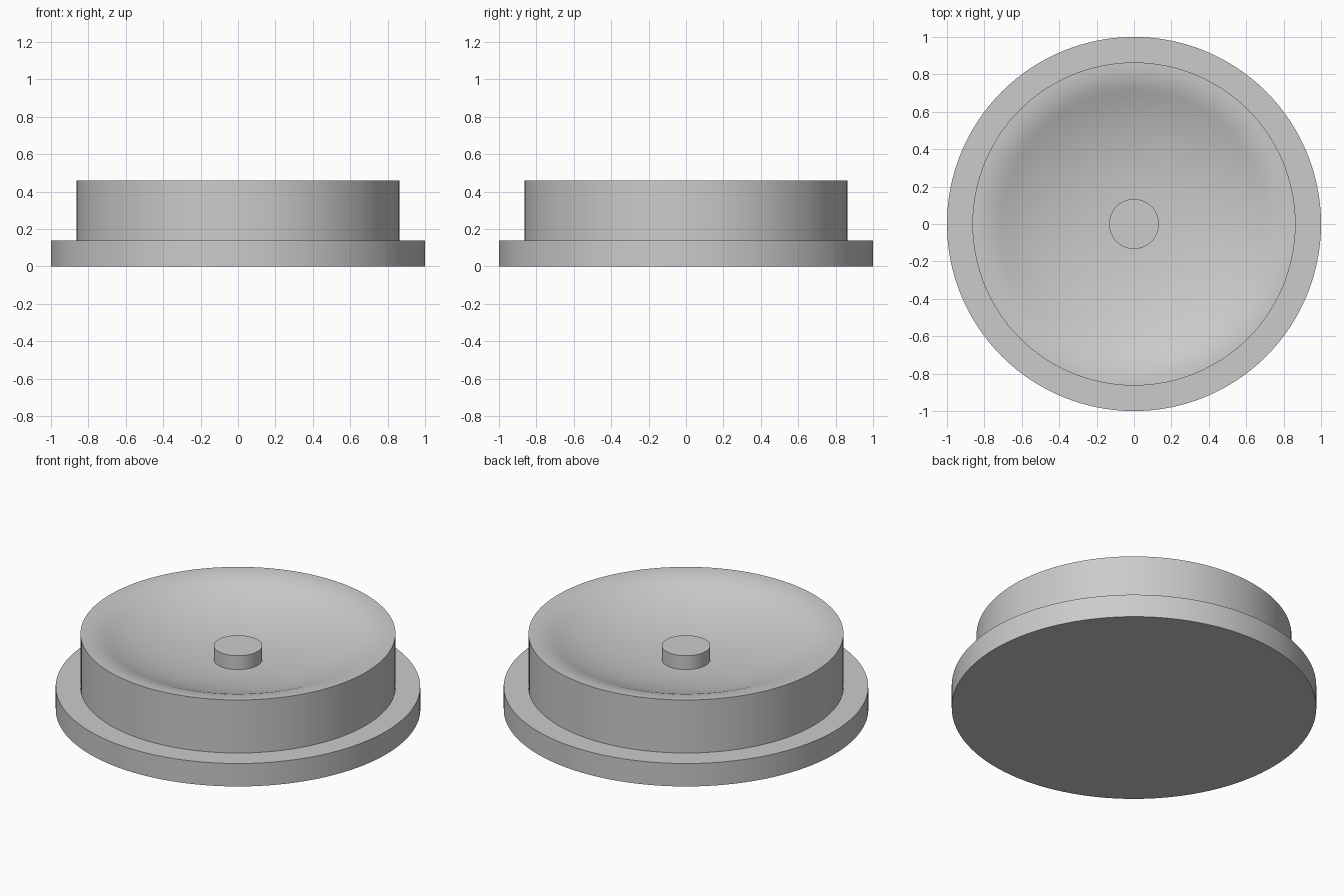
import bpy, bmesh, math

if "Cube" in bpy.data.objects:
    bpy.data.objects.remove(bpy.data.objects["Cube"], do_unlink=True)

SEGMENTS = 128
FLANGE_R, BODY_R, BUTTON_R = 1.0, 0.864, 0.133
FLANGE_Z, RIM_Z, BUTTON_Z = 0.139, 0.46, 0.387
STEEP_R, STEEP_SLOPE = 0.71, 0.44

grey = bpy.data.materials.new("plain grey")
grey.use_nodes = True
grey.diffuse_color = (0.6, 0.6, 0.6, 1)
grey.node_tree.nodes["Principled BSDF"].inputs["Base Color"].default_value = (0.6, 0.6, 0.6, 1)


def lathe(name, profile):
    """Revolve an (r, z) profile around the z axis."""
    bm = bmesh.new()
    verts = [bm.verts.new((r, 0, z)) for r, z in profile]
    edges = [bm.edges.new(pair) for pair in zip(verts, verts[1:])]
    bmesh.ops.spin(bm, geom=verts + edges, axis=(0, 0, 1), cent=(0, 0, 0),
                   angle=math.tau, steps=SEGMENTS, use_merge=True)
    bmesh.ops.remove_doubles(bm, verts=bm.verts, dist=0.0001)
    bmesh.ops.recalc_face_normals(bm, faces=bm.faces)
    # Outer walls must face away from the axis
    wall = max(bm.faces, key=lambda f: f.calc_center_median().xy.length - abs(f.normal.z) * 9)
    if wall.normal.xy.dot(wall.calc_center_median().xy) < 0:
        bmesh.ops.reverse_faces(bm, faces=bm.faces)
    mesh = bpy.data.meshes.new(name)
    bm.to_mesh(mesh)
    bm.free()
    mesh.materials.append(grey)
    obj = bpy.data.objects.new(name, mesh)
    bpy.context.collection.objects.link(obj)
    bpy.ops.object.select_all(action='DESELECT')
    obj.select_set(True)
    bpy.context.view_layer.objects.active = obj
    bpy.ops.object.shade_smooth_by_angle(angle=math.radians(35))
    return obj


def dish_height(r):
    """Bowl that steepens outward, then rounds over to a level rim."""
    lip = BODY_R - STEEP_R
    if r > STEEP_R:
        return RIM_Z - STEEP_SLOPE * (BODY_R - r) ** 2 / (2 * lip)
    lip_z = RIM_Z - STEEP_SLOPE * lip / 2
    drop = STEEP_SLOPE * STEEP_R / 2.5 * (1 - (r / STEEP_R) ** 2.5)
    return lip_z - drop


# Wide base flange
lathe("base_flange", [(0, 0), (FLANGE_R, 0), (FLANGE_R, FLANGE_Z), (BODY_R, FLANGE_Z)])

# Raised body with a dished top
steps = 28
radii = [BODY_R + (BUTTON_R - BODY_R) * i / steps for i in range(steps + 1)]
lathe("dished_body", [(BODY_R, FLANGE_Z)] + [(r, dish_height(r)) for r in radii])

# Small button in the middle of the dish
lathe("centre_button", [(BUTTON_R, dish_height(BUTTON_R)), (BUTTON_R, BUTTON_Z), (0, BUTTON_Z)])
